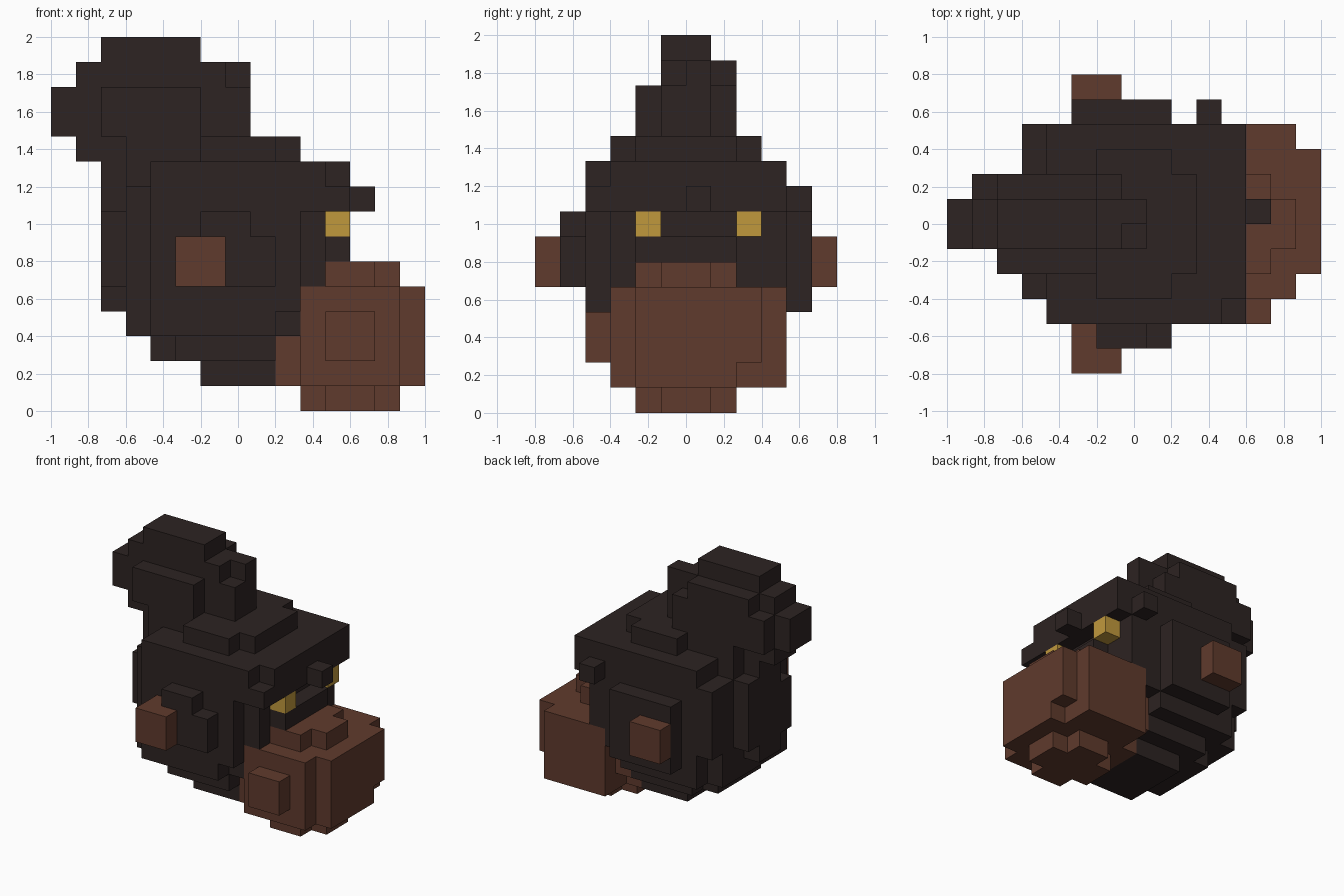
import bpy
import bmesh
from mathutils import Vector

cube = bpy.data.objects.get("Cube")
if cube:
    bpy.data.objects.remove(cube, do_unlink=True)

UNIT = 2 / 15                      # edge of one block
ORIGIN = Vector((-1, -0.8, 0))
claimed = set()                    # blocks already used by an earlier part


def make_material(name, colour):
    mat = bpy.data.materials.new(name)
    mat.use_nodes = True
    mat.diffuse_color = (*colour, 1)
    shader = mat.node_tree.nodes["Principled BSDF"]
    shader.inputs["Base Color"].default_value = (*colour, 1)
    shader.inputs["Roughness"].default_value = 0.9
    return mat


def make_part(name, mat, boxes):
    """Join boxes of blocks (x, y and z start/end) into one shell."""
    cells = set()
    for x0, x1, y0, y1, z0, z1 in boxes:
        cells |= {(x, y, z) for x in range(x0, x1)
                  for y in range(y0, y1) for z in range(z0, z1)}
    cells -= claimed
    claimed.update(cells)

    bm = bmesh.new()
    corners = {}

    def corner(point):
        key = tuple(point)
        if key not in corners:
            corners[key] = bm.verts.new(ORIGIN + Vector(key) * UNIT)
        return corners[key]

    # Only faces without a neighbouring block are built
    for cell in sorted(cells):
        for axis in range(3):
            for side in (0, 1):
                neighbour = list(cell)
                neighbour[axis] += 2 * side - 1
                if tuple(neighbour) in cells:
                    continue
                u, v = (axis + 1) % 3, (axis + 2) % 3
                loop = []
                for du, dv in ((0, 0), (1, 0), (1, 1), (0, 1)):
                    point = list(cell)
                    point[axis] += side
                    point[u] += du
                    point[v] += dv
                    loop.append(corner(point))
                bm.faces.new(loop if side else loop[::-1])
    mesh = bpy.data.meshes.new(name)
    bm.to_mesh(mesh)
    bm.free()
    mesh.materials.append(mat)
    obj = bpy.data.objects.new(name, mesh)
    bpy.context.collection.objects.link(obj)
    return obj


fur = make_material("dark fur", (0.026, 0.017, 0.016))
brown = make_material("warm brown", (0.117, 0.043, 0.026))
gold = make_material("gold", (0.53, 0.315, 0.046))

# Eyes set in the recessed band of the face
make_part("right_eye", gold, [(11, 12, 4, 5, 7, 8)])
make_part("left_eye", gold, [(11, 12, 8, 9, 7, 8)])

# Square paws on both flanks
make_part("right_paw", brown, [(5, 7, 0, 2, 5, 7)])
make_part("left_paw", brown, [(5, 7, 11, 12, 5, 7)])

# Big rounded ball at the front
make_part("front_ball", brown, [
    (11, 13, 2, 3, 2, 4),
    (10, 14, 3, 4, 1, 5),
    (9, 15, 4, 8, 1, 5),
    (11, 13, 4, 8, 0, 6),
    (10, 14, 5, 7, 0, 6),
    (9, 15, 8, 9, 2, 5),
    (10, 14, 8, 10, 1, 5),
])

# Underside stepping up towards the back
make_part("belly", fur, [
    (6, 9, 4, 8, 1, 2),
    (5, 9, 3, 9, 2, 3),
    (4, 9, 4, 8, 2, 3),
    (4, 9, 2, 10, 3, 4),
    (3, 10, 3, 9, 3, 4),
])

# Main torso
make_part("torso", fur, [
    (4, 10, 2, 10, 4, 5),
    (3, 10, 3, 9, 4, 5),
    (2, 10, 5, 7, 4, 5),
    (4, 10, 2, 10, 5, 8),
    (3, 11, 3, 10, 5, 8),
    (2, 11, 4, 8, 5, 8),
    (11, 12, 4, 8, 6, 7),
])

# Bulging flanks
make_part("right_flank", fur, [(6, 9, 1, 2, 5, 7), (6, 8, 1, 2, 7, 8)])
make_part("left_flank", fur, [(5, 9, 10, 11, 4, 8)])
make_part("left_ear", fur, [(10, 11, 10, 11, 8, 9)])

# Overhanging brow and crown
make_part("crown", fur, [
    (4, 12, 2, 10, 8, 9),
    (3, 12, 3, 10, 8, 9),
    (2, 12, 5, 8, 8, 9),
    (4, 11, 2, 10, 9, 10),
    (4, 12, 3, 10, 9, 10),
    (3, 12, 4, 8, 9, 10),
    (2, 12, 5, 7, 9, 10),
    (6, 9, 3, 9, 10, 11),
    (3, 10, 4, 8, 10, 11),
])
make_part("nose", fur, [(13, 14, 6, 7, 8, 9), (12, 13, 6, 7, 8, 9)][1:])

# Raised bushy tail
make_part("tail", fur, [
    (1, 8, 5, 7, 10, 11),
    (2, 6, 4, 8, 11, 13),
    (1, 7, 7, 8, 11, 13),
    (0, 8, 5, 7, 11, 13),
    (1, 7, 5, 7, 13, 14),
    (7, 8, 6, 7, 13, 14),
    (2, 6, 7, 8, 13, 14),
    (2, 6, 5, 7, 14, 15),
])
